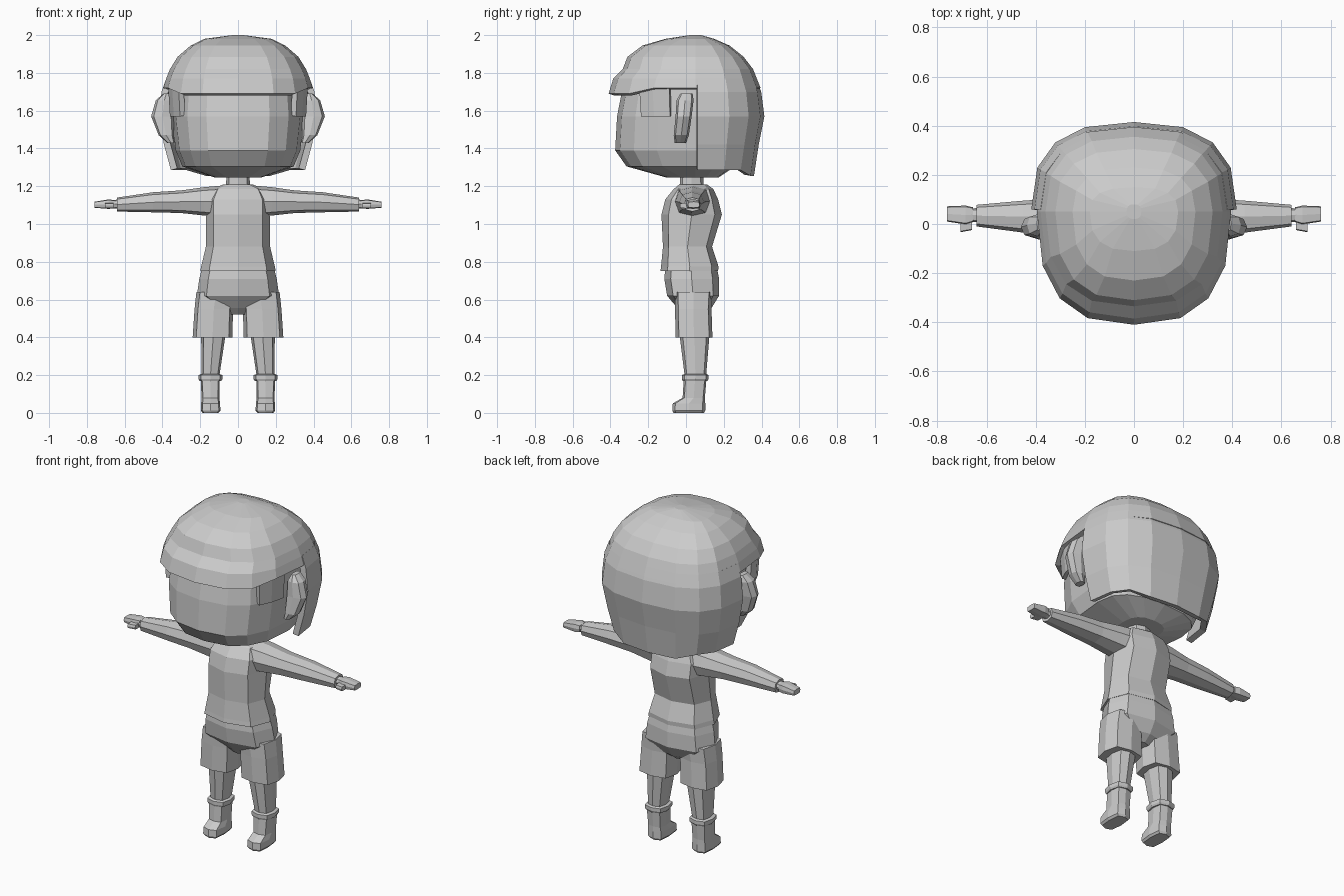
import bpy, bmesh
from math import sin, cos, pi, tau, copysign

cube = bpy.data.objects.get("Cube")
if cube:
    bpy.data.objects.remove(cube)

grey = bpy.data.materials.new("plain grey")
grey.use_nodes = True
grey.diffuse_color = (0.6, 0.6, 0.6, 1)
grey.node_tree.nodes["Principled BSDF"].inputs["Base Color"].default_value = grey.diffuse_color


def section(row, angles, power, centre_y):
    """Rounded-box cross-section; row = height, centre, half width, front, back."""
    height, centre, half, front, back = row
    mid = (front + back) / 2 if centre_y is None else centre_y
    points = []
    for a in angles:
        u = copysign(abs(cos(a)) ** (2 / power), cos(a))
        v = copysign(abs(sin(a)) ** (2 / power), sin(a))
        depth = back - mid if v > 0 else mid - front
        points.append((centre + half * u, mid + depth * v, height))
    return points


def loft(name, rows, sides=8, power=2.6, centre_y=None, along_x=False,
         mirror=False, arc=None, thickness=0, shift=None):
    """Skin a stack of cross-sections; arc gives an open sheet."""
    if arc:
        angles = [arc[0] + (arc[1] - arc[0]) * i / sides for i in range(sides + 1)]
    else:
        angles = [tau * i / sides for i in range(sides)]
    bm = bmesh.new()
    rings = []
    for row in rows:
        ring = []
        for x, y, z in section(row, angles, power, centre_y):
            if shift:
                z += shift(x, y, z)
            ring.append(bm.verts.new((z, y, x) if along_x else (x, y, z)))
        rings.append(ring)
    count = len(angles)
    for low, high in zip(rings, rings[1:]):
        for i in range(count - 1 if arc else count):
            j = (i + 1) % count
            bm.faces.new((low[i], low[j], high[j], high[i]))
    if not arc:
        bm.faces.new(rings[-1])
        if not thickness:
            bm.faces.new(rings[0][::-1])
    bmesh.ops.recalc_face_normals(bm, faces=bm.faces)
    mesh = bpy.data.meshes.new(name)
    bm.to_mesh(mesh)
    bm.free()
    mesh.materials.append(grey)
    obj = bpy.data.objects.new(name, mesh)
    bpy.context.collection.objects.link(obj)
    if thickness:
        shell = obj.modifiers.new("shell", "SOLIDIFY")
        shell.thickness = thickness
        shell.offset = -1
    if mirror:
        obj.modifiers.new("mirror", "MIRROR")
    return obj


# Head and neck
loft("head", [
    (1.245, 0, .12, -.10, .17),
    (1.305, 0, .295, -.315, .26),
    (1.39, 0, .33, -.375, .29),
    (1.57, 0, .35, -.365, .33),
    (1.75, 0, .335, -.33, .32),
    (1.85, 0, .28, -.25, .25),
], sides=16, centre_y=.05)
loft("neck", [(1.17, 0, .065, -.035, .095), (1.28, 0, .06, -.03, .09)])

# Hair: cap with fringe, back curtain, temple locks
loft("hair_cap", [
    (1.70, 0, .395, -.41, .395),
    (1.77, 0, .38, -.385, .375),
    (1.82, 0, .36, -.335, .355),
    (1.885, 0, .32, -.31, .305),
    (1.945, 0, .25, -.23, .23),
    (1.98, 0, .18, -.11, .15),
    (2.0, 0, .03, .02, .08),
], sides=16, centre_y=.05, thickness=.03,
    shift=lambda x, y, z: .02 * (1 if y > -.2 else -.5) if z < 1.71 else 0)
loft("hair_back", [
    (1.285, 0, .355, 0, .36),
    (1.42, 0, .392, 0, .385),
    (1.57, 0, .418, 0, .415),
    (1.70, 0, .405, 0, .398),
    (1.77, 0, .38, 0, .372),
], sides=8, centre_y=.06, arc=(0, pi), thickness=.035,
    shift=lambda x, y, z: -.03 if z < 1.3 and y > .33 else 0)
loft("temple_lock", [
    (1.57, 0, .368, -.37, .3),
    (1.74, 0, .378, -.385, .3),
], sides=2, centre_y=.05, arc=(-.66, -.23), thickness=.03, mirror=True)

# Ears
loft("ear", [
    (1.43, .355, .02, -.06, .0),
    (1.47, .38, .04, -.065, .015),
    (1.57, .40, .06, -.055, .03),
    (1.655, .39, .045, -.05, .04),
    (1.69, .38, .015, -.03, .035),
], mirror=True)

# Shirt and sleeves
loft("shirt", [
    (.75, 0, .20, -.135, .17),
    (.775, 0, .195, -.132, .172),
    (.88, 0, .17, -.122, .138),
    (1.05, 0, .168, -.13, .19),
    (1.13, 0, .168, -.11, .17),
    (1.185, 0, .14, -.065, .145),
    (1.21, 0, .075, -.035, .11),
])
loft("sleeve", [
    (.10, 1.12, .082, -.06, .13),
    (.18, 1.12, .075, -.055, .12),
    (.30, 1.118, .06, -.045, .105),
    (.45, 1.115, .053, -.035, .095),
    (.64, 1.103, .037, -.01, .078),
], along_x=True, mirror=True)

# Hands
loft("wrist", [(.62, 1.105, .026, .005, .066), (.68, 1.105, .02, .012, .062)],
     along_x=True, mirror=True)
loft("hand", [
    (.655, 1.105, .022, .008, .068),
    (.685, 1.105, .025, -.002, .075),
    (.76, 1.102, .016, .01, .072),
], power=5, along_x=True, mirror=True)
loft("thumb", [(.66, 1.097, .014, -.025, .03), (.705, 1.097, .014, -.033, .03)],
     power=5, along_x=True, mirror=True)

# Shorts
loft("shorts_hips", [
    (.52, 0, .05, -.01, .09),
    (.555, 0, .13, -.045, .135),
    (.62, 0, .218, -.1, .175),
    (.71, 0, .205, -.115, .175),
    (.76, 0, .192, -.11, .165),
])
loft("shorts_leg", [
    (.40, .135, .105, -.055, .14),
    (.55, .128, .102, -.058, .135),
    (.64, .115, .105, -.06, .14),
], power=3.5, mirror=True)

# Legs, cuffs and boots
loft("leg", [(.18, .147, .046, -.005, .105), (.42, .13, .065, -.035, .125)],
     power=3, mirror=True)
loft("boot_cuff", [
    (.17, .146, .058, -.018, .115),
    (.18, .146, .064, -.022, .12),
    (.20, .146, .064, -.022, .12),
    (.205, .146, .05, -.01, .11),
], power=3, mirror=True)
loft("boot", [
    (0, .145, .042, -.066, .096),
    (.012, .145, .052, -.072, .102),
    (.05, .145, .05, -.07, .102),
    (.08, .146, .047, -.018, .1),
    (.175, .147, .05, -.012, .108),
], power=4, mirror=True)
